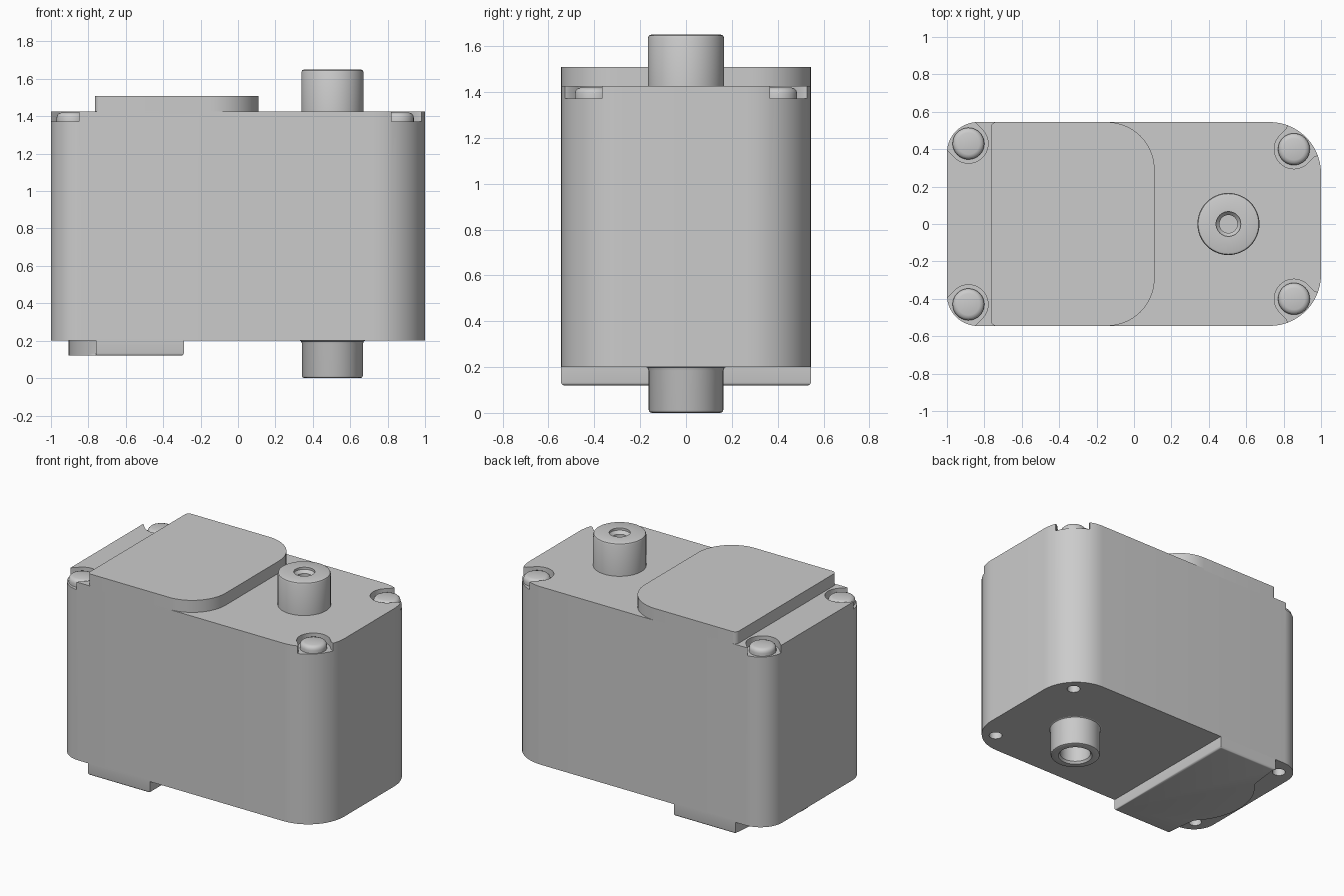
import bpy, bmesh
from math import sin, cos, pi, atan2

if "Cube" in bpy.data.objects:
    bpy.data.objects.remove(bpy.data.objects["Cube"])

HALF_Y = 0.545
SCREWS = [(x, s * y) for x, y in ((-0.885, 0.43), (0.855, 0.40)) for s in (1, -1)]


def arc(cx, cy, r, a0, a1, n=12):
    return [(cx + r * cos(a0 + (a1 - a0) * i / n), cy + r * sin(a0 + (a1 - a0) * i / n))
            for i in range(n + 1)]


def rounded_box(x0, x1, hy, r_left, r_right, n=14):
    a, b = r_left, r_right
    return (arc(x1 - b, hy - b, b, 0, pi / 2, n) + arc(x0 + a, hy - a, a, pi / 2, pi, n)
            + arc(x0 + a, a - hy, a, pi, 1.5 * pi, n) + arc(x1 - b, b - hy, b, 1.5 * pi, 2 * pi, n))


def add_object(name, bm):
    bmesh.ops.recalc_face_normals(bm, faces=bm.faces)
    mesh = bpy.data.meshes.new(name)
    bm.to_mesh(mesh)
    bm.free()
    obj = bpy.data.objects.new(name, mesh)
    bpy.context.collection.objects.link(obj)
    return obj


def extrude_profile(bm, pts, z0, z1):
    low = [bm.verts.new((x, y, z0)) for x, y in pts]
    top = [bm.verts.new((x, y, z1)) for x, y in pts]
    bm.faces.new(low[::-1])
    bm.faces.new(top)
    for i in range(len(pts)):
        j = (i + 1) % len(pts)
        bm.faces.new((low[i], low[j], top[j], top[i]))


def prism(name, pts, z0, z1, round_at, r=0.013):
    """Extruded outline whose rims at the given heights are rounded."""
    bm = bmesh.new()
    extrude_profile(bm, pts, z0, z1)
    rims = [e for e in bm.edges
            if any(all(abs(v.co.z - z) < 1e-5 for v in e.verts) for z in round_at)]
    bmesh.ops.bevel(bm, geom=rims, offset=r, segments=3, profile=0.5, affect='EDGES')
    return add_object(name, bm)


def lathe(name, profile, x, y, n=48):
    """Turned part from (radius, z) points."""
    bm = bmesh.new()
    vs = [bm.verts.new((x + r, y, z)) for r, z in profile]
    es = [bm.edges.new(p) for p in zip(vs, vs[1:])]
    bmesh.ops.spin(bm, geom=vs + es, cent=(x, y, 0), axis=(0, 0, 1), angle=2 * pi, steps=n)
    bmesh.ops.remove_doubles(bm, verts=bm.verts, dist=1e-5)
    return add_object(name, bm)


# Main case
case = prism("case", rounded_box(-1, 1, HALF_Y, 0.165, 0.275), 0.20, 1.425, (0.20, 1.425))

# Screw pockets open to the corners, and screw holes underneath
bm = bmesh.new()
for x, y in SCREWS:
    sx, sy = (1 if x > 0 else -1), (1 if y > 0 else -1)
    a = atan2(sy, sx)
    flare = 0.125 if x > 0 else 0.112
    local = arc(0, 0, 0.105, pi / 2, 1.5 * pi, 24) + [(0.05, -0.105), (0.09, -flare), (0.3, -flare - 0.05),
                                                  (0.3, flare + 0.05), (0.09, flare), (0.05, 0.105)]
    pts = [(x + u * cos(a) - v * sin(a), y + u * sin(a) + v * cos(a)) for u, v in local]
    extrude_profile(bm, pts, 1.372, 1.6)
    extrude_profile(bm, arc(x, y, 0.043, 0, 2 * pi * 23 / 24, 23), 0.1, 0.4)
cutter = add_object("cutter", bm)
cutter.hide_render = True
cut = case.modifiers.new("pockets", 'BOOLEAN')
cut.operation, cut.solver, cut.object = 'DIFFERENCE', 'EXACT', cutter
bpy.context.view_layer.update()
case_eval = case.evaluated_get(bpy.context.evaluated_depsgraph_get())
carved = bpy.data.meshes.new_from_object(case_eval)
case.modifiers.clear()
case.data = carved
bpy.data.objects.remove(cutter)

# Raised cover on top
prism("top_cover", rounded_box(-0.765, 0.11, HALF_Y, 0.03, 0.255), 1.412, 1.508, (1.508,))

# Bottom cover with a round bulge toward the left end
bulge = arc(-0.468, 0, 0.437, pi - 0.84, pi + 0.84, 28)
bottom = ([(-0.29, -HALF_Y), (-0.29, HALF_Y), (-0.76, HALF_Y)] + bulge + [(-0.76, -HALF_Y)])
prism("bottom_cover", bottom, 0.12, 0.213, (0.12,))

# Output shaft with a countersunk hole
lathe("output_shaft", [(0, 1.48), (0.048, 1.48), (0.048, 1.615), (0.066, 1.635), (0.066, 1.65),
                       (0.152, 1.65), (0.162, 1.646), (0.166, 1.636), (0.166, 1.41)], 0.505, 0)

# Hollow pivot boss below
lathe("bottom_boss", [(0, 0.19), (0.1, 0.19), (0.1, 0.015), (0.112, 0), (0.15, 0), (0.159, 0.004),
                      (0.163, 0.013), (0.163, 0.185), (0.168, 0.197), (0.18, 0.203)], 0.505, 0)

# Screw heads
for i, (x, y) in enumerate(SCREWS):
    lathe(f"screw_{i + 1}", [(0, 1.42), (0.058, 1.42), (0.073, 1.415), (0.082, 1.405),
                             (0.085, 1.392), (0.085, 1.365)], x, y, 32)

# Smooth shading with crisp edges
for obj in bpy.context.collection.objects:
    obj.select_set(True)
bpy.context.view_layer.objects.active = case
bpy.ops.object.shade_smooth_by_angle(angle=0.6)
